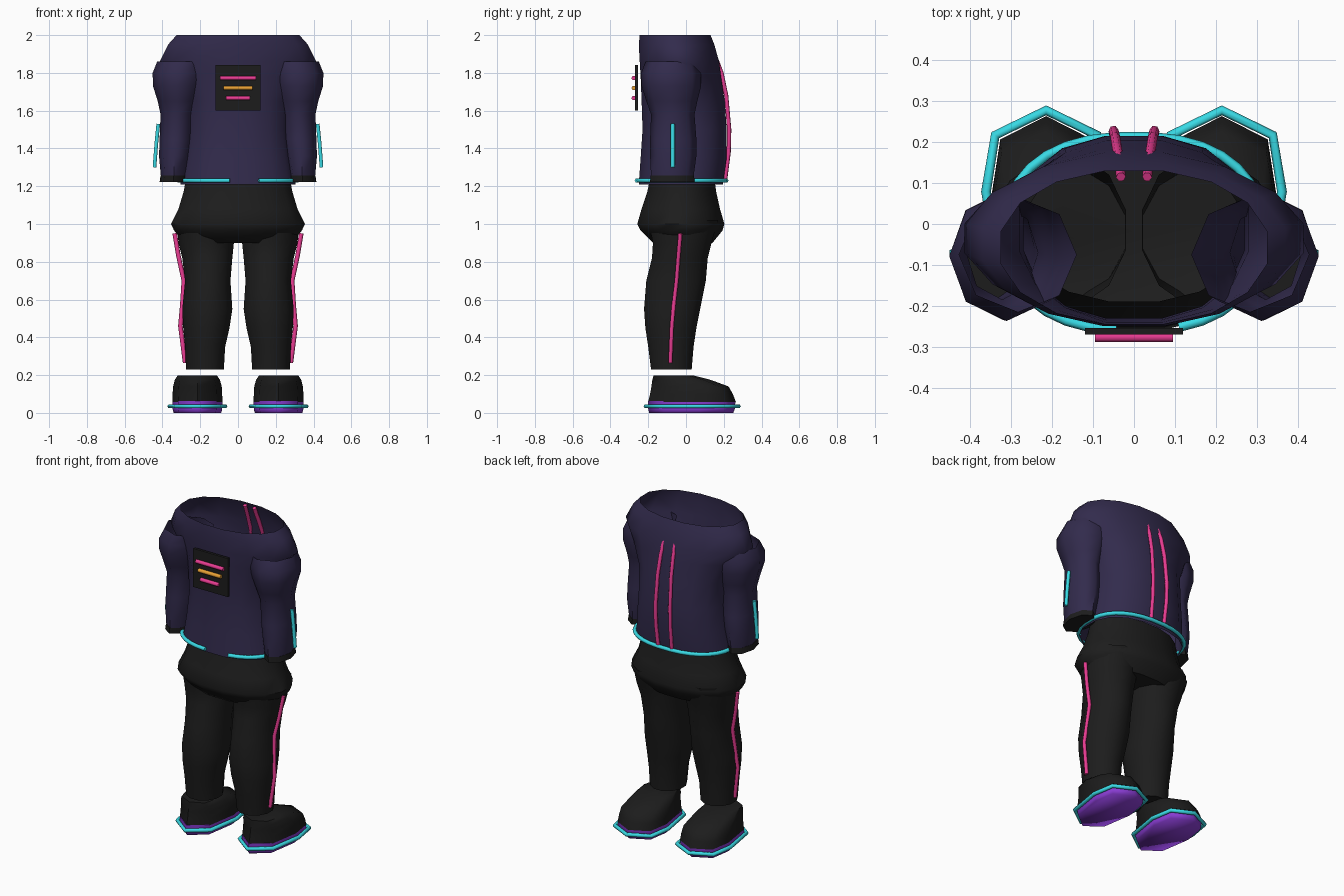
import bpy, bmesh, math

if "Cube" in bpy.data.objects:
    bpy.data.objects.remove(bpy.data.objects["Cube"])


def material(name, rgb):
    m = bpy.data.materials.new(name)
    m.diffuse_color = (*rgb, 1)
    m.use_nodes = True
    m.node_tree.nodes["Principled BSDF"].inputs["Base Color"].default_value = m.diffuse_color
    return m


NAVY = material("navy cloth", (0.032, 0.024, 0.073))
BLACK = material("black cloth", (0.012, 0.012, 0.012))
CYAN = material("cyan trim", (0.04, 0.70, 0.78))
PINK = material("pink trim", (0.82, 0.045, 0.29))
ORANGE = material("orange trim", (0.82, 0.36, 0.035))
PURPLE = material("purple sole", (0.25, 0.045, 0.65))


def finish(obj, mat, angle=40):
    obj.data.materials.append(mat)
    bpy.ops.object.select_all(action='DESELECT')
    obj.select_set(True)
    bpy.context.view_layer.objects.active = obj
    bpy.ops.object.shade_smooth_by_angle(angle=math.radians(angle))
    return obj


def skin(name, loops, mat, top=False, bottom=False, angle=50):
    """Bridge equal-length loops listed from top to bottom."""
    n = len(loops[0])
    verts = [p for loop in loops for p in loop]
    faces = []
    for r in range(len(loops) - 1):
        for i in range(n):
            j = (i + 1) % n
            faces.append((r * n + j, r * n + i, (r + 1) * n + i, (r + 1) * n + j))
    if top:
        faces.append(tuple(range(n)))
    if bottom:
        faces.append(tuple(reversed(range(len(verts) - n, len(verts)))))
    me = bpy.data.meshes.new(name)
    me.from_pydata(verts, [], faces)
    obj = bpy.data.objects.new(name, me)
    bpy.context.collection.objects.link(obj)
    return finish(obj, mat, angle)


def ring(z, x0, x1, y0, y1, n=12, power=1.0, side=1, phase=0.5):
    """Rounded loop filling a rectangle; power below 1 makes it boxier."""
    pts = []
    k = math.cos(2 * math.pi / n * phase) ** power
    for i in range(n):
        a = 2 * math.pi * (i + phase) / n
        c, s = math.cos(a), math.sin(a)
        c = math.copysign(abs(c) ** power, c) / k
        s = math.copysign(abs(s) ** power, s) / k
        pts.append((side * ((x0 + x1) / 2 + c * (x1 - x0) / 2),
                    (y0 + y1) / 2 + s * (y1 - y0) / 2, z))
    return pts if side > 0 else pts[::-1]


def tube(name, pts, radius, mat, cyclic=False):
    cu = bpy.data.curves.new(name, 'CURVE')
    cu.dimensions = '3D'
    cu.bevel_depth = radius
    cu.bevel_resolution = 1
    cu.use_fill_caps = not cyclic
    sp = cu.splines.new('POLY')
    sp.points.add(len(pts) - 1)
    for p, co in zip(sp.points, pts):
        p.co = (*co, 1)
    sp.use_cyclic_u = cyclic
    obj = bpy.data.objects.new(name, cu)
    bpy.context.collection.objects.link(obj)
    bpy.ops.object.select_all(action='DESELECT')
    obj.select_set(True)
    bpy.context.view_layer.objects.active = obj
    bpy.ops.object.convert(target='MESH')
    obj = bpy.context.object
    bm = bmesh.new()
    bm.from_mesh(obj.data)
    bmesh.ops.remove_doubles(bm, verts=bm.verts, dist=1e-5)
    bmesh.ops.recalc_face_normals(bm, faces=bm.faces)
    bm.to_mesh(obj.data)
    bm.free()
    return finish(obj, mat, 70)


# Jacket body: open neck, broad yoke, waist flaring to the hem
jacket = [(2.0, .325, -.245, .13, .95), (1.95, .37, -.25, .15, 1), (1.86, .415, -.245, .175, 1.1),
          (1.78, .35, -.24, .185, 1), (1.65, .28, -.235, .205, .9), (1.5, .27, -.23, .215, .85),
          (1.35, .285, -.24, .215, .85), (1.21, .305, -.25, .195, .85)]
skin("jacket_body", [ring(z, -w, w, a, b, 16, p) for z, w, a, b, p in jacket], NAVY)

# Hem trim, broken at the front centre
hem = ring(1.23, -.313, .313, -.26, .213, 32, .85)
tube("hem_trim", hem[25:] + hem[:24], .012, CYAN)

# Chest panel with three bars
bpy.ops.mesh.primitive_cube_add(size=1, location=(0, -.262, 1.722))
panel = bpy.context.object
panel.name = "chest_panel"
panel.scale = (.24, .016, .24)
finish(panel, BLACK)
for i, (z, w, mat) in enumerate([(1.772, .095, PINK), (1.72, .078, ORANGE), (1.666, .063, PINK)]):
    tube(f"chest_bar_{i + 1}", [(-w, -.277, z), (w, -.277, z)], .012, mat)

# Hips of the trousers, flared over the thighs
hips = [(1.24, .275, -.19, .15), (1.17, .288, -.205, .16), (1.08, .315, -.235, .18),
        (1.0, .355, -.258, .203), (.965, .338, -.24, .193), (.9, .285, -.175, .14)]
skin("trouser_hips", [ring(z, -w, w, a, b, 16, .95) for z, w, a, b in hips], BLACK, bottom=True)

# Shoe outline seen from above
OUTLINE = [(.215, .262), (.325, .205), (.345, .075), (.315, -.12), (.215, -.2),
           (.115, -.12), (.085, .075), (.105, .205)]


def shoe_loop(z, sx, y0, y1, side):
    pts = [(side * (.215 + (x - .215) * sx),
            y0 + (y + .2) / .462 * (y1 - y0), z) for x, y in OUTLINE]
    return pts[::-1] if side > 0 else pts


for s, label in ((1, "right"), (-1, "left")):
    # Sleeve with puffed shoulder
    sleeve = [(1.86, .14, .428, -.215, .065), (1.80, .17, .452, -.237, .08),
              (1.73, .19, .45, -.235, .08), (1.65, .215, .425, -.21, .06),
              (1.58, .235, .41, -.185, .045), (1.45, .242, .415, -.19, .055),
              (1.36, .253, .418, -.19, .055), (1.25, .272, .408, -.185, .04)]
    skin(label + "_sleeve", [ring(*r, n=8, side=s, phase=0) for r in sleeve], NAVY, angle=65)
    skin(label + "_cuff", [ring(1.256, .27, .41, -.188, .043, 8, 1, s, 0),
                           ring(1.222, .27, .415, -.19, .045, 8, 1, s, 0)],
         BLACK, top=True, bottom=True)
    tube(label + "_sleeve_stripe", [(s * .422, -.07, 1.53), (s * .433, -.07, 1.42),
                                    (s * .442, -.07, 1.3)], .011, CYAN)

    # Trouser leg
    leg = [(1.02, .02, .325, -.2, .17), (.9, .022, .315, -.175, .135), (.82, .03, .295, -.18, .115),
           (.7, .04, .28, -.21, .105), (.55, .03, .295, -.222, .075), (.45, .045, .29, -.215, .055),
           (.35, .068, .28, -.2, .04), (.23, .075, .275, -.185, .03)]
    skin(label + "_leg", [ring(*r, n=12, side=s) for r in leg], BLACK, bottom=True)
    tube(label + "_leg_stripe", [(s * .335, -.03, .95), (s * .315, -.04, .83), (s * .287, -.05, .7),
                                 (s * .295, -.065, .57), (s * .305, -.075, .46),
                                 (s * .28, -.083, .265)], .012, PINK)

    # Shoe upper, sole and glowing rim
    skin(label + "_shoe", [shoe_loop(.198, .8, -.172, .04, s), shoe_loop(.175, .92, -.178, .13, s),
                           shoe_loop(.14, .99, -.183, .225, s), shoe_loop(.1, 1.01, -.19, .248, s),
                           shoe_loop(.058, 1.02, -.2, .264, s)],
         BLACK, top=True, bottom=True, angle=65)
    skin(label + "_sole", [shoe_loop(.063, 1.015, -.202, .262, s), shoe_loop(.02, 1.01, -.2, .258, s),
                           shoe_loop(0, .97, -.195, .25, s)],
         PURPLE, top=True, bottom=True, angle=85)
    tube(label + "_shoe_rim", shoe_loop(.035, 1.13, -.213, .278, s), .012, CYAN, True)

    # Back stripe, starting inside the collar and crossing the wall
    tube(label + "_back_stripe", [(s * .032, .115, 1.988), (s * .036, .15, 1.9), (s * .042, .188, 1.8),
                                  (s * .046, .213, 1.68), (s * .05, .229, 1.5),
                                  (s * .05, .226, 1.38), (s * .047, .208, 1.24)], .012, PINK)
